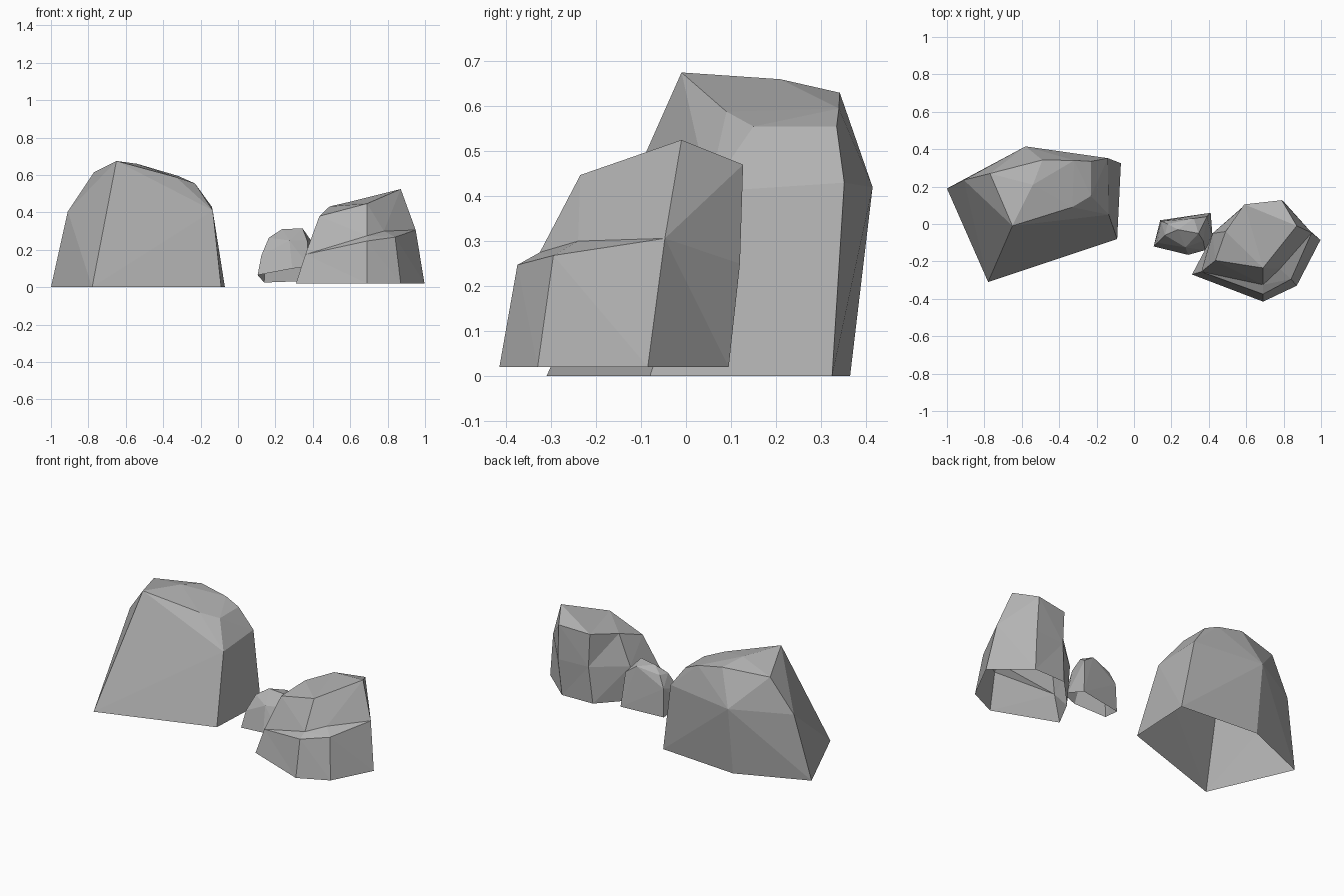
import bpy
import bmesh

default_cube = bpy.data.objects.get("Cube")
if default_cube:
    bpy.data.objects.remove(default_cube, do_unlink=True)

# Single stone colour
stone = bpy.data.materials.new("stone_grey")
stone.use_nodes = True
grey = (0.45, 0.45, 0.45, 1)
stone.diffuse_color = grey
stone.node_tree.nodes["Principled BSDF"].inputs["Base Color"].default_value = grey


def finish(bm, name):
    """Turn a bmesh into a flat shaded stone object."""
    mesh = bpy.data.meshes.new(name)
    bm.to_mesh(mesh)
    bm.free()
    mesh.materials.append(stone)
    obj = bpy.data.objects.new(name, mesh)
    bpy.context.collection.objects.link(obj)
    return obj


def hull_rock(name, points):
    """Convex boulder, hollow and open underneath."""
    bm = bmesh.new()
    for point in points:
        bm.verts.new(point)
    bmesh.ops.convex_hull(bm, input=bm.verts[:])
    bmesh.ops.recalc_face_normals(bm, faces=bm.faces[:])
    bm.normal_update()
    underside = [face for face in bm.faces if face.normal.z < -0.75]
    bmesh.ops.delete(bm, geom=underside, context='FACES')
    loose = [vert for vert in bm.verts if not vert.link_faces]
    bmesh.ops.delete(bm, geom=loose, context='VERTS')
    return finish(bm, name)


def loft_rock(name, rings):
    """Boulder skinned through rings of corners, closed on top only."""
    bm = bmesh.new()
    loops = [[bm.verts.new(point) for point in ring] for ring in rings]
    count = len(rings[0])
    for lower, upper in zip(loops, loops[1:]):
        for i in range(count):
            j = (i + 1) % count
            bm.faces.new((lower[i], lower[j], upper[j], upper[i]))
    bm.faces.new(loops[-1])
    bmesh.ops.remove_doubles(bm, verts=bm.verts[:], dist=0.001)
    bmesh.ops.triangulate(bm, faces=bm.faces[:])
    bmesh.ops.recalc_face_normals(bm, faces=bm.faces[:])
    return finish(bm, name)


# Large boulder: base corners, shoulders, crown
hull_rock("large_boulder", [
    (-1, .19, 0), (-.78, -.31, 0), (-.09, -.08, 0), (-.07, .325, 0), (-.58, .365, 0),
    (-.91, .235, .405), (-.69, -.12, .42), (-.135, .05, .41), (-.14, .352, .43),
    (-.58, .415, .42),
    (-.77, .27, .615), (-.65, -.01, .675), (-.33, .09, .588), (-.23, .15, .555),
    (-.23, .335, .555), (-.32, .34, .595), (-.49, .342, .63), (-.54, .21, .66),
])

# Medium boulder: a narrow shelf runs around its front
base = [(.31, -.27, .02), (.69, -.415, .02), (.87, -.33, .02), (.997, -.085, .02),
        (.79, .095, .02), (.58, .09, .02), (.4, -.1, .02)]
ledge = [(.36, -.255, .175), (.69, -.375, .247), (.84, -.295, .268), (.95, -.047, .306),
         (.8, .12, .25), (.6, .105, .25), (.42, -.05, .24)]
shelf = list(ledge)
shelf[1:3] = [(.69, -.325, .275), (.78, -.24, .3)]
peak = (.87, -.01, .525)
crown = [(.435, -.195, .38), (.69, -.235, .447), peak, peak,
         (.79, .127, .47), (.59, .105, .455), (.49, -.04, .432)]
loft_rock("medium_boulder", [base, ledge, shelf, crown])

# Small boulder: leaning back, with a tilted open base
hull_rock("small_boulder", [
    (.105, -.12, .065), (.29, -.165, .1), (.38, -.14, .11), (.42, -.07, .08),
    (.41, .06, .035), (.14, .02, .025),
    (.125, -.1, .17), (.145, .015, .2), (.39, .04, .25), (.275, -.125, .25),
    (.37, -.09, .25),
    (.165, -.06, .265), (.235, -.03, .31), (.345, -.05, .315), (.18, 0, .27),
    (.32, .03, .3),
])
